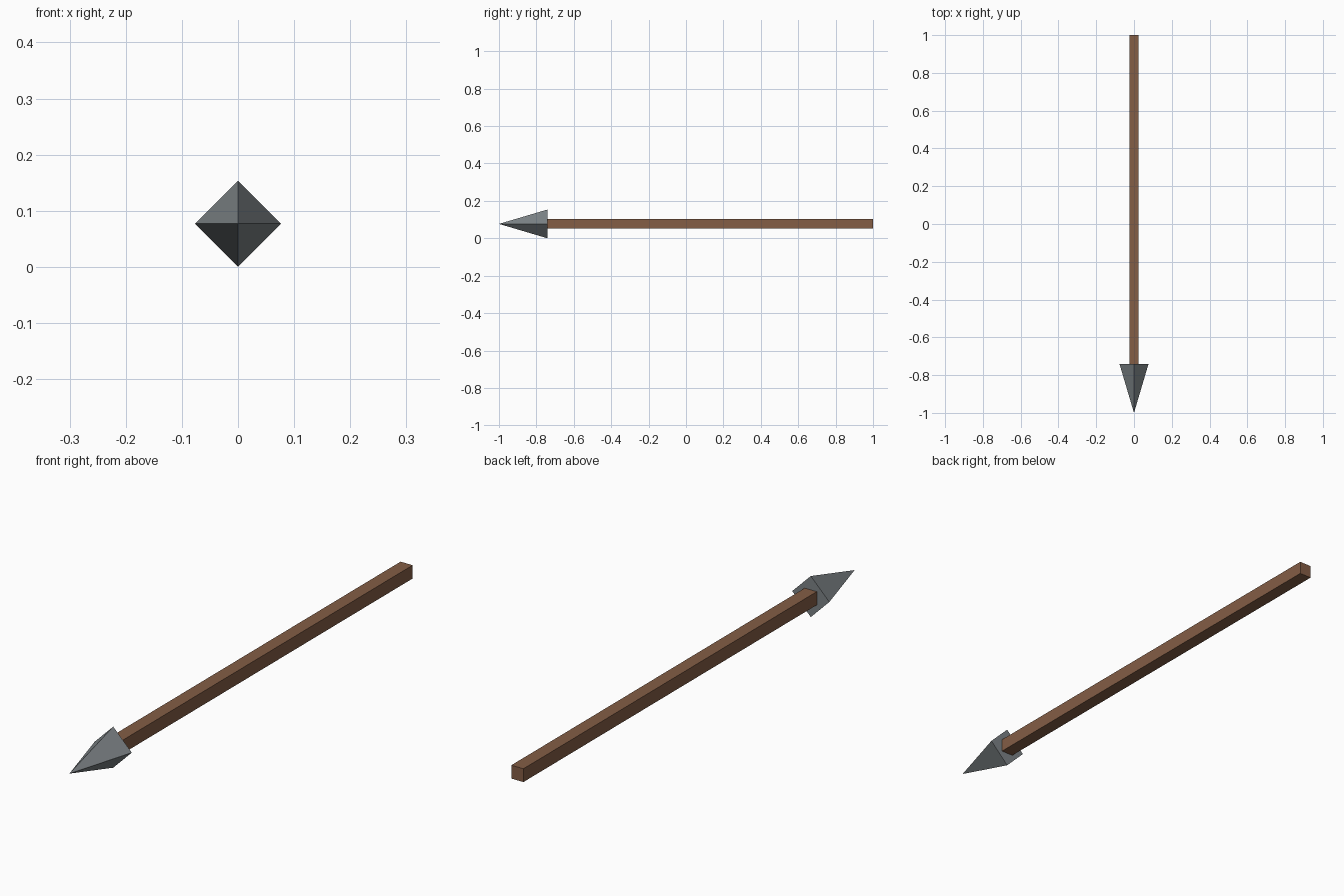
import bpy, bmesh
from math import radians
from mathutils import Matrix

if "Cube" in bpy.data.objects:
    bpy.data.objects.remove(bpy.data.objects["Cube"])

HEAD_R = 0.077      # half diagonal of the diamond head
AXIS_Z = HEAD_R     # height of the centre line
BASE_Y = -0.74      # where shaft meets head
SHAFT_W = 0.05


def material(name, rgb):
    m = bpy.data.materials.new(name)
    m.diffuse_color = (*rgb, 1.0)
    m.use_nodes = True
    m.node_tree.nodes["Principled BSDF"].inputs["Base Color"].default_value = m.diffuse_color
    return m


def make_object(name, bm, mat):
    bmesh.ops.recalc_face_normals(bm, faces=bm.faces)
    me = bpy.data.meshes.new(name)
    bm.to_mesh(me)
    bm.free()
    me.materials.append(mat)
    ob = bpy.data.objects.new(name, me)
    bpy.context.collection.objects.link(ob)
    return ob


wood = material("brown_wood", (0.23, 0.11, 0.06))
metal = material("grey_metal", (0.20, 0.223, 0.235))

# Square wooden shaft
bm = bmesh.new()
length = 1.0 - BASE_Y
bmesh.ops.create_cube(bm, size=1.0, matrix=Matrix.Translation((0, (1.0 + BASE_Y) / 2, AXIS_Z))
                      @ Matrix.Diagonal((SHAFT_W, length, SHAFT_W, 1)))
make_object("shaft", bm, wood)

# Four-sided pointed head, corners on the x and z axes, tip towards -y
bm = bmesh.new()
depth = 1.0 + BASE_Y
bmesh.ops.create_cone(bm, cap_ends=True, segments=4, radius1=HEAD_R, radius2=0.0, depth=depth,
                      matrix=Matrix.Translation((0, BASE_Y - depth / 2, AXIS_Z))
                      @ Matrix.Rotation(radians(90), 4, 'X'))
bmesh.ops.remove_doubles(bm, verts=bm.verts, dist=1e-5)
make_object("arrow_head", bm, metal)
